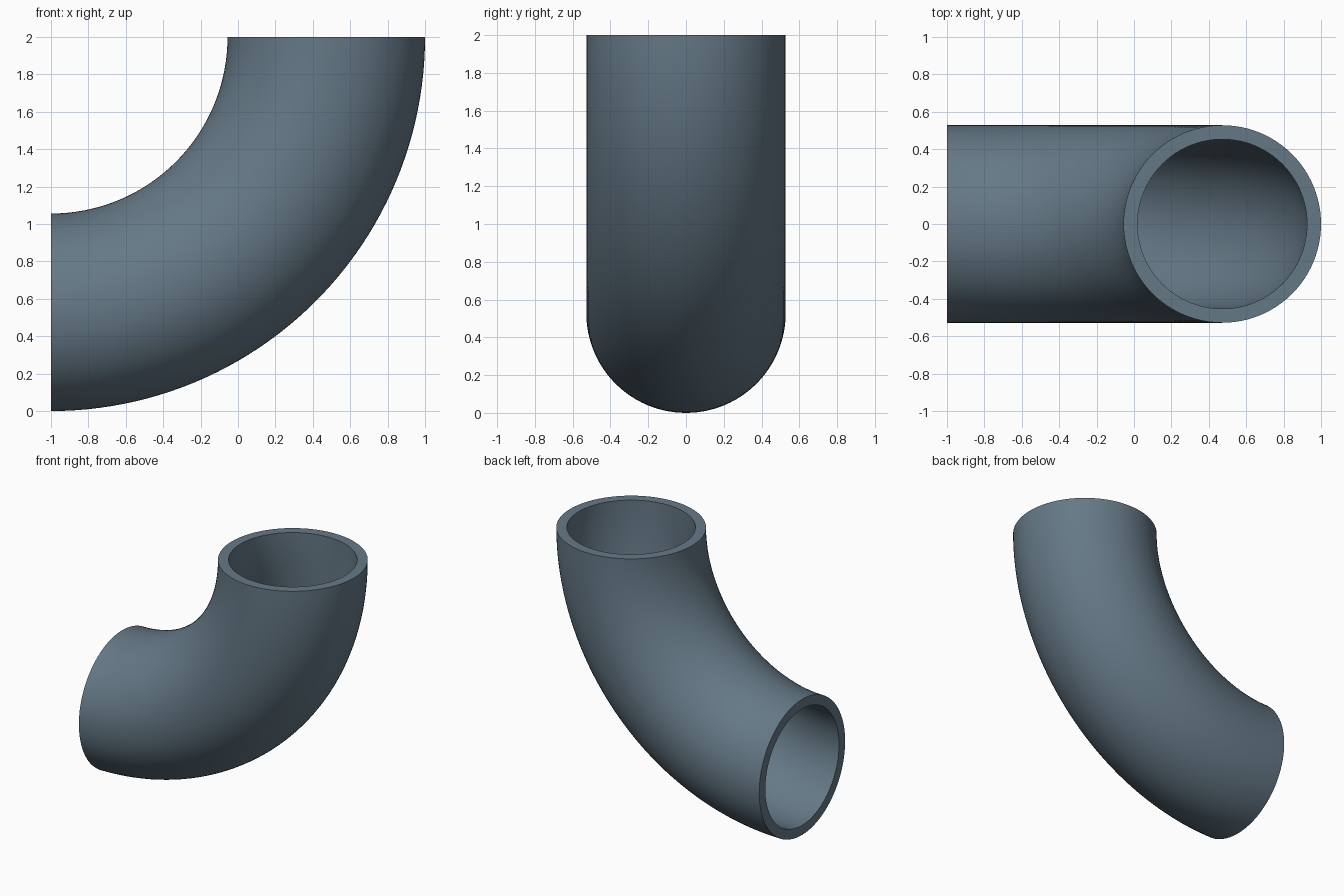
import bpy, bmesh
from math import sin, cos, pi

if "Cube" in bpy.data.objects:
    bpy.data.objects.remove(bpy.data.objects["Cube"])

BEND, R_OUT, R_IN = 1.472, 0.528, 0.453   # bend radius, outer and inner tube radius
STEPS, SIDES = 48, 96
CX, CZ = -1.0, 2.0                        # centre of the bend

bm = bmesh.new()


def ring(r, t):
    """Circle of verts across the tube at bend angle t."""
    verts = []
    for j in range(SIDES):
        a = 2 * pi * j / SIDES
        rho = BEND + r * cos(a)
        verts.append(bm.verts.new((CX + rho * cos(t), r * sin(a), CZ - rho * sin(t))))
    return verts


def bridge(a, b):
    for j in range(SIDES):
        k = (j + 1) % SIDES
        bm.faces.new((a[j], a[k], b[k], b[j]))


# outer and inner walls sweep through a quarter turn
angles = [pi / 2 * i / STEPS for i in range(STEPS + 1)]
outer = [ring(R_OUT, t) for t in angles]
inner = [ring(R_IN, t) for t in angles]
for i in range(STEPS):
    bridge(outer[i], outer[i + 1])
    bridge(inner[i + 1], inner[i])

# flat rims at both open ends
bridge(inner[0], outer[0])
bridge(outer[-1], inner[-1])
bmesh.ops.recalc_face_normals(bm, faces=bm.faces[:])

mesh = bpy.data.meshes.new("pipe_elbow")
bm.to_mesh(mesh)
bm.free()
elbow = bpy.data.objects.new("pipe_elbow", mesh)
bpy.context.collection.objects.link(elbow)

# smooth walls, crisp rims
bpy.context.view_layer.objects.active = elbow
elbow.select_set(True)
bpy.ops.object.shade_smooth_by_angle(angle=pi / 6)

# slate blue-grey
mat = bpy.data.materials.new("slate")
mat.diffuse_color = (0.13, 0.19, 0.24, 1)
mat.use_nodes = True
mat.node_tree.nodes["Principled BSDF"].inputs["Base Color"].default_value = mat.diffuse_color
mesh.materials.append(mat)
